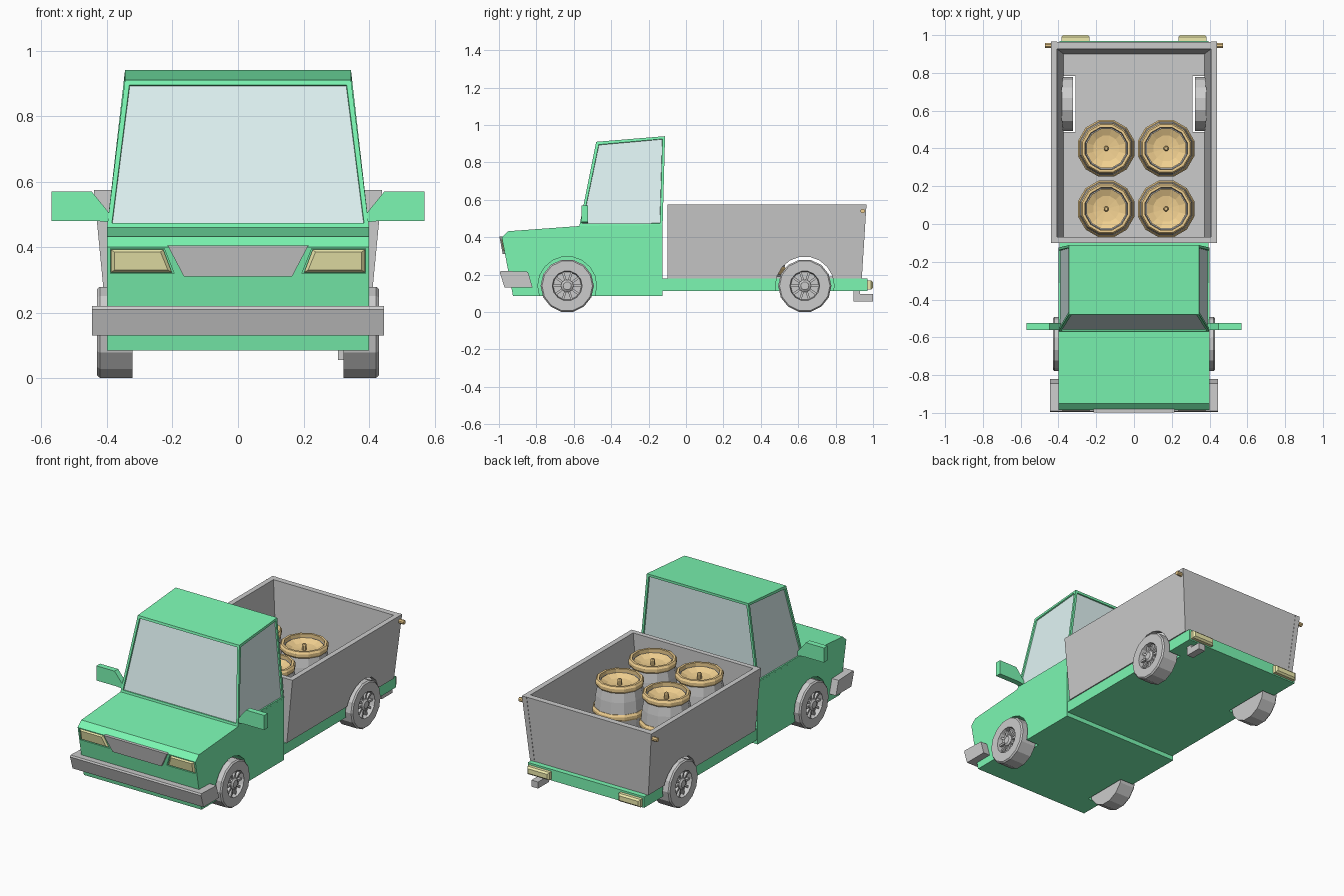
import bpy, bmesh, math
from mathutils import Matrix, Vector

if "Cube" in bpy.data.objects:
    bpy.data.objects.remove(bpy.data.objects["Cube"])


def material(name, rgb):
    m = bpy.data.materials.new(name)
    m.diffuse_color = (*rgb, 1)
    m.use_nodes = True
    m.node_tree.nodes["Principled BSDF"].inputs["Base Color"].default_value = m.diffuse_color
    return m


GREEN = material("green_paint", (0.2, 0.93, 0.45))
GLASS = material("window_glass", (0.75, 0.91, 0.91))
YELLOW = material("lamp_yellow", (0.86, 0.83, 0.42))
ORANGE = material("orange_metal", (0.88, 0.63, 0.28))


def finish(name, bm, mat=None):
    bmesh.ops.remove_doubles(bm, verts=bm.verts, dist=1e-5)
    bmesh.ops.recalc_face_normals(bm, faces=bm.faces)
    me = bpy.data.meshes.new(name)
    bm.to_mesh(me)
    bm.free()
    if mat:
        me.materials.append(mat)
    ob = bpy.data.objects.new(name, me)
    bpy.context.collection.objects.link(ob)
    return ob


def loft(name, rings, mat=None):
    """Solid through equal-length point loops, capped at both ends."""
    bm = bmesh.new()
    loops = [[bm.verts.new(p) for p in r] for r in rings]
    for a, b in zip(loops, loops[1:]):
        for i in range(len(a)):
            j = (i + 1) % len(a)
            bm.faces.new((a[i], a[j], b[j], b[i]))
    bm.faces.new(loops[0])
    bm.faces.new(loops[-1])
    return finish(name, bm, mat)


def side_prism(name, yz, x0, x1, mat=None):
    return loft(name, [[(x, y, z) for y, z in yz] for x in (x0, x1)], mat)


def box(name, x0, x1, y0, y1, z0, z1, mat=None):
    return side_prism(name, [(y0, z0), (y1, z0), (y1, z1), (y0, z1)], x0, x1, mat)


def lathe(name, profile, n, mat=None, loc=(0, 0, 0), axis="Z", closed=False):
    """Spin (radius, height) points round Z, or round X for wheels."""
    bm = bmesh.new()
    rings = [[bm.verts.new((r * math.cos((i + .5) * math.tau / n), r * math.sin((i + .5) * math.tau / n), h))
              for i in range(n)] for r, h in profile]
    pairs = list(zip(rings, rings[1:])) + ([(rings[-1], rings[0])] if closed else [])
    for a, b in pairs:
        for i in range(n):
            j = (i + 1) % n
            bm.faces.new((a[i], a[j], b[j], b[i]))
    bmesh.ops.remove_doubles(bm, verts=bm.verts, dist=1e-5)
    rot = Matrix.Rotation(math.pi / 2, 4, "Y") if axis == "X" else Matrix()
    bm.transform(Matrix.Translation(loc) @ rot)
    return finish(name, bm, mat)


def cut(ob, cutters):
    for c in cutters:
        m = ob.modifiers.new("cut", "BOOLEAN")
        m.operation, m.solver, m.object = "DIFFERENCE", "EXACT", c
    bpy.context.view_layer.update()
    ev = ob.evaluated_get(bpy.context.evaluated_depsgraph_get())
    me = bpy.data.meshes.new_from_object(ev)
    ob.modifiers.clear()
    ob.data = me


def nose(z):
    """y of the sloping nose at height z."""
    return -0.985 + (0.40 - z) * 0.19


def nose_ring(xz, out, shrink=1.0):
    cx = sum(p[0] for p in xz) / len(xz)
    cz = sum(p[1] for p in xz) / len(xz)
    pts = [(cx + (x - cx) * shrink, cz + (z - cz) * (1 - (1 - shrink) * 1.6)) for x, z in xz]
    return [(x, nose(z) - out, z) for x, z in pts]


AXLES = {"front": -0.635, "rear": 0.635}
SIDES = {"right": 1, "left": -1}
cutters = {}

# wheel arch cutters
for end, y in AXLES.items():
    cutters[end] = [lathe("arch_cutter", [(0, -.15), (.157, -.15), (.157, .15), (0, .15)], 18,
                          None, (s * .46, y, .14), "X") for s in SIDES.values()]

# cab body with hood
body = side_prism("cab_body", [(-.925, .085), (-.125, .085), (-.125, .465), (-.565, .46),
                               (-.95, .432), (-.985, .40)], -.40, .40, GREEN)
lamp_sockets = []
for s in SIDES.values():
    xz = [(s * .39, .32), (s * .195, .32), (s * .225, .40), (s * .39, .395)]
    xz[2] = (s * .225, .395)
    lamp_sockets.append(loft("lamp_cutter", [nose_ring(xz, .02), nose_ring(xz, -.02)]))
cut(body, cutters["front"] + lamp_sockets)

# greenhouse with inset windows
house = loft("cabin", [
    [(-.40, -.57, .46), (.40, -.57, .46), (.40, -.125, .46), (-.40, -.125, .46)],
    [(-.345, -.48, .91), (.345, -.48, .91), (.345, -.112, .94), (-.345, -.112, .94)]], GREEN)
house.data.materials.append(GLASS)
bm = bmesh.new()
bm.from_mesh(house.data)
panes = [f for f in bm.faces if abs(f.normal.z) < .7]
bmesh.ops.inset_individual(bm, faces=panes, thickness=.02)
bmesh.ops.inset_individual(bm, faces=panes, thickness=.002, depth=-.008)
for f in panes:
    f.material_index = 1
bm.to_mesh(house.data)
bm.free()

# headlights, tail lights, mirrors
for side, s in SIDES.items():
    xz = [(s * .388, .323), (s * .202, .323), (s * .228, .392), (s * .388, .392)]
    loft(side + "_headlight", [nose_ring(xz, -.02), nose_ring(xz, -.004), nose_ring(xz, .006, .88)], YELLOW)
    loft(side + "_tail_light", [[(s * x, y, z) for x, z in
                                 ((.385 - d, .12 + d), (.235 + d, .12 + d), (.235 + d, .168 - d), (.385 - d, .168 - d))]
                                for y, d in ((.96, 0), (.99, 0), (1.0, .01))], YELLOW)
    arm = [(.39, .475), (.43, .48), (.57, .48), (.57, .57), (.447, .57), (.39, .50)]
    loft(side + "_mirror", [[(s * x, y, z) for x, z in arm] for y in (-.56, -.525)], GREEN)

# grille and front bumper
grille = [(-.165, .31), (.165, .31), (.215, .405), (-.215, .405)]
loft("grille", [nose_ring(grille, -.02), nose_ring(grille, .012)])
side_prism("front_bumper", [(-.97, .13), (-.82, .13), (-.845, .215), (-.99, .22), (-.995, .21)], -.445, .445)

# chassis under the bed
chassis = box("chassis", -.395, .395, -.13, .97, .112, .18, GREEN)
cut(chassis, cutters["rear"])

# cargo bed: floor, sides, headboard, tailgate
floor = box("bed_floor", -.385, .385, -.09, .93, .172, .19)
cut(floor, cutters["rear"])
for i, (side, s) in enumerate(SIDES.items()):
    wall = loft(side + "_bed_wall", [
        [(s * .372, -.10, .18), (s * .402, -.10, .18), (s * .402, .94, .18), (s * .372, .94, .18)],
        [(s * .408, -.10, .575), (s * .44, -.10, .575), (s * .44, .965, .575), (s * .408, .965, .575)]])
    cut(wall, [cutters["rear"][i]])
    # tailgate pin
    lathe(side + "_tailgate_pin", [(0, -.035), (.013, -.035), (.013, .035), (0, .035)], 8, ORANGE,
          (s * .435, .945, .54), "X")


def cross_panel(name, b0, b1, t0, t1):
    loft(name, [[(-.375, b0, .18), (.375, b0, .18), (.375, b1, .18), (-.375, b1, .18)],
                [(-.41, t0, .575), (.41, t0, .575), (.41, t1, .575), (-.41, t1, .575)]])


cross_panel("bed_headboard", -.10, -.07, -.10, -.07)
cross_panel("tailgate", .90, .938, .927, .963)

# wheels with spokes and hubs
for end, y in AXLES.items():
    for side, s in SIDES.items():
        loc = (0, y, .14)
        tag = f"{end}_{side}_"
        tyre = [(0, .322), (.1425, .322), (.1425, .422), (.135, .43), (.08, .43), (.075, .40), (0, .40)]
        lathe(tag + "wheel", [(r, s * h) for r, h in tyre], 14, None, loc, "X")
        lathe(tag + "hub", [(0, s * .39), (.034, s * .39), (.034, s * .42), (.022, s * .428), (0, s * .428)],
              10, None, loc, "X")
        for k in range(5):
            bar = box(tag + "spoke", s * .395, s * .416, -.077, .077, -.006, .006)
            bar.data.transform(Matrix.Translation(loc) @ Matrix.Rotation(k * math.pi / 5, 4, "X"))

# exhaust pipe
side_prism("exhaust", [(.895, .125), (.895, .055), (1.0, .055), (1.0, .095), (.93, .095), (.93, .125)], .305, .35)

# four barrels with hoops and dished lids
for x in (-.147, .17):
    for y in (.08, .40):
        at = (x, y, 0)
        lathe("barrel", [(0, .19), (.122, .19), (.138, .27), (.146, .36), (.138, .45), (.122, .53),
                         (.118, .54), (.112, .49), (0, .49)], 12, None, at)
        for r, z0, z1 in ((.138, .20, .245), (.155, .34, .38), (.138, .505, .545)):
            lathe("barrel_hoop", [(r - .022, z0), (r - .008, z0), (r, z0 + .012), (r, z1 - .012),
                                  (r - .008, z1), (r - .022, z1)], 12, ORANGE, at, closed=True)
        lathe("barrel_lid", [(0, .48), (.108, .48), (.108, .525), (.07, .508), (0, .50)], 12, ORANGE, at)
        lathe("barrel_knob", [(0, .49), (.014, .49), (.014, .53), (.008, .538), (0, .538)], 8, ORANGE, at)

# remove cutters
for c in cutters["front"] + cutters["rear"] + lamp_sockets:
    bpy.data.objects.remove(c)
